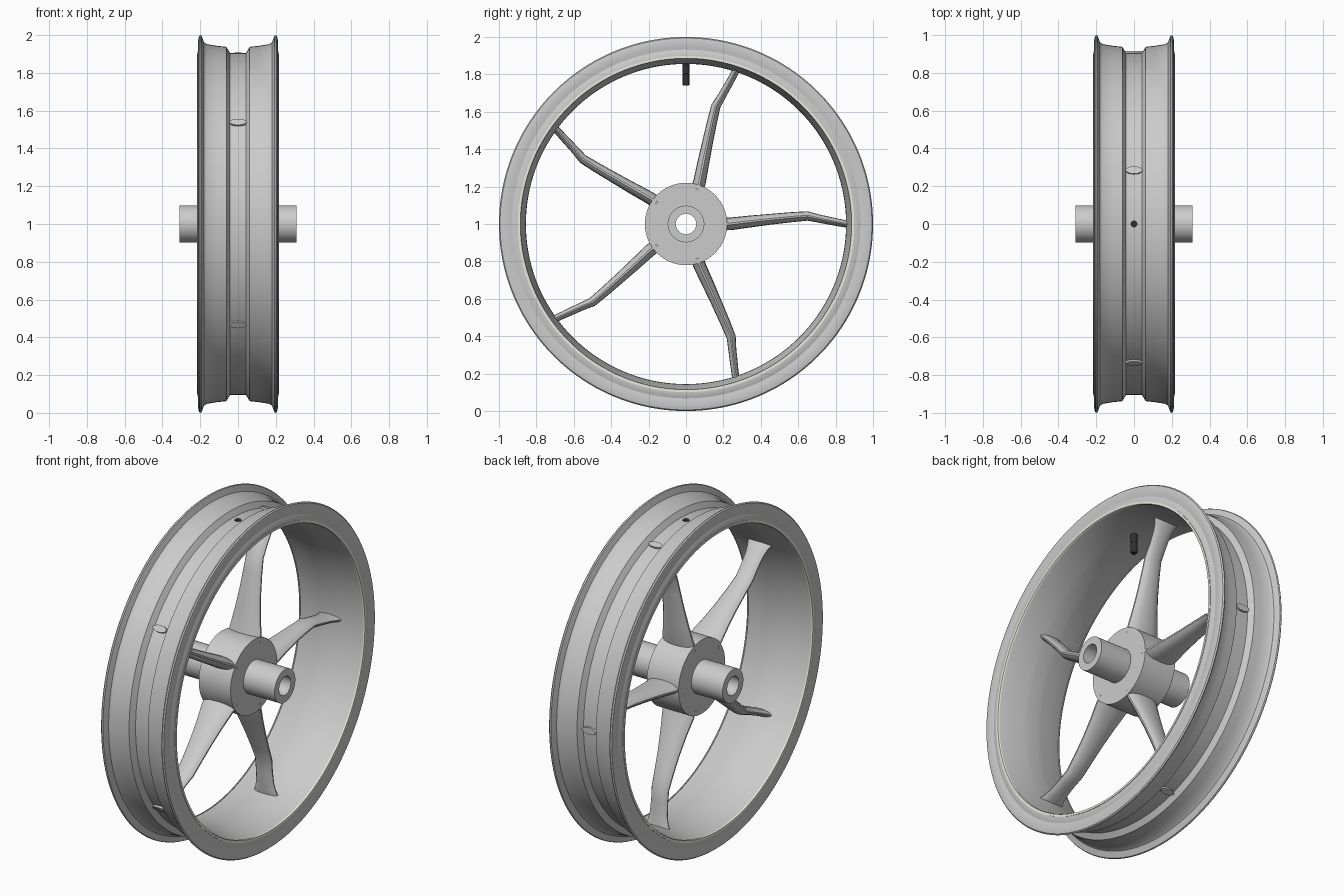
import bpy, math
from math import sin, cos, pi

if "Cube" in bpy.data.objects:
    bpy.data.objects.remove(bpy.data.objects["Cube"])

AXLE_Z = 1.0


def make_object(name, verts, faces, angle=30, color=None):
    mesh = bpy.data.meshes.new(name)
    mesh.from_pydata(verts, [], faces)
    obj = bpy.data.objects.new(name, mesh)
    bpy.context.collection.objects.link(obj)
    bpy.ops.object.select_all(action='DESELECT')
    obj.select_set(True)
    bpy.context.view_layer.objects.active = obj
    bpy.ops.object.mode_set(mode='EDIT')
    bpy.ops.mesh.select_all(action='SELECT')
    bpy.ops.mesh.normals_make_consistent(inside=False)
    bpy.ops.object.mode_set(mode='OBJECT')
    bpy.ops.object.shade_smooth_by_angle(angle=math.radians(angle))
    if color:
        mat = bpy.data.materials.new(name + "_paint")
        mat.diffuse_color = color
        mat.use_nodes = True
        mat.node_tree.nodes["Principled BSDF"].inputs["Base Color"].default_value = mat.diffuse_color
        mesh.materials.append(mat)
    return obj


def revolve(name, profile, segments=128, **kw):
    """Spin a closed (x, radius) profile about the axle."""
    n = len(profile)
    verts = [(x, r * cos(2 * pi * i / segments), AXLE_Z + r * sin(2 * pi * i / segments))
             for i in range(segments) for x, r in profile]
    faces = [(i * n + j, i * n + (j + 1) % n,
              (i + 1) % segments * n + (j + 1) % n, (i + 1) % segments * n + j)
             for i in range(segments) for j in range(n)]
    return make_object(name, verts, faces, **kw)


def mirrored(half):
    """Close a right-half profile by mirroring it across x = 0."""
    return half + [(-x, r) for x, r in reversed(half)]


# Rim: drop centre, bead seats, flared flanges and sloping inner barrel
revolve("rim", mirrored([
    (0.042, 0.905), (0.062, 0.938), (0.11, 0.943), (0.165, 0.952), (0.18, 0.962),
    (0.187, 0.98), (0.193, 0.997), (0.2, 1.0), (0.207, 0.994), (0.211, 0.975),
    (0.209, 0.95), (0.206, 0.932), (0.215, 0.908), (0.214, 0.893), (0.208, 0.886),
    (0.17, 0.876), (0.12, 0.868), (0.06, 0.858), (0.03, 0.856)]), segments=160)

# Pale pinstripe ring on each side of the rim
for side, label in ((1, "right"), (-1, "left")):
    revolve(f"pinstripe_{label}", [(side * 0.209, 0.883), (side * 0.217, 0.886),
                                   (side * 0.217, 0.899), (side * 0.209, 0.899)],
            segments=160, color=(0.85, 0.84, 0.76, 1))

# Hub drum and hollow axle sleeve
revolve("hub", mirrored([(0.105, 0.09), (0.105, 0.22)]), segments=96)
revolve("axle_sleeve", mirrored([(0.31, 0.055), (0.31, 0.098)]), segments=64)

# Spoke stations: radius, sideways offset, half width along axle, half thickness
STATIONS = [(0.19, 0.0, 0.107, 0.034), (0.24, 0.001, 0.1, 0.034), (0.34, 0.013, 0.083, 0.032),
            (0.45, 0.025, 0.069, 0.029), (0.56, 0.036, 0.06, 0.027), (0.65, 0.043, 0.055, 0.025),
            (0.72, 0.027, 0.054, 0.022), (0.79, 0.013, 0.057, 0.021), (0.83, 0.005, 0.065, 0.02),
            (0.865, -0.001, 0.078, 0.02), (0.885, -0.002, 0.05, 0.02), (0.916, -0.003, 0.044, 0.02)]
# Lens-like section with soft faces and crisp leading and trailing edges
SECTION = [(1, -0.15), (1, 0.15), (0.8, 0.62), (0.45, 0.92), (0, 1), (-0.45, 0.92), (-0.8, 0.62),
           (-1, 0.15), (-1, -0.15), (-0.8, -0.62), (-0.45, -0.92), (0, -1), (0.45, -0.92), (0.8, -0.62)]


def spoke(index):
    a = 2 * pi * index / 5
    k = len(SECTION)
    verts = []
    for r, off, w, t in STATIONS:
        for sx, st in SECTION:
            s = off + st * t
            verts.append((sx * w, r * cos(a) - s * sin(a), AXLE_Z + r * sin(a) + s * cos(a)))
    faces = [(i * k + j, i * k + (j + 1) % k, (i + 1) * k + (j + 1) % k, (i + 1) * k + j)
             for i in range(len(STATIONS) - 1) for j in range(k)]
    last = (len(STATIONS) - 1) * k
    faces += [tuple(range(k)), tuple(range(last, last + k))]
    make_object(f"spoke_{index + 1}", verts, faces, angle=28)


for i in range(5):
    spoke(i)

# Valve stem through the top of the rim
seg = 24
levels = [(0.015, 1.74), (0.018, 1.745), (0.018, 1.80), (0.016, 1.803), (0.018, 1.806), (0.018, 1.909)]
verts = [(r * cos(2 * pi * i / seg), r * sin(2 * pi * i / seg), z) for r, z in levels for i in range(seg)]
faces = [(l * seg + i, l * seg + (i + 1) % seg, (l + 1) * seg + (i + 1) % seg, (l + 1) * seg + i)
         for l in range(len(levels) - 1) for i in range(seg)]
faces += [tuple(range(seg)), tuple(range((len(levels) - 1) * seg, len(levels) * seg))]
make_object("valve_stem", verts, faces, color=(0.03, 0.03, 0.03, 1))
